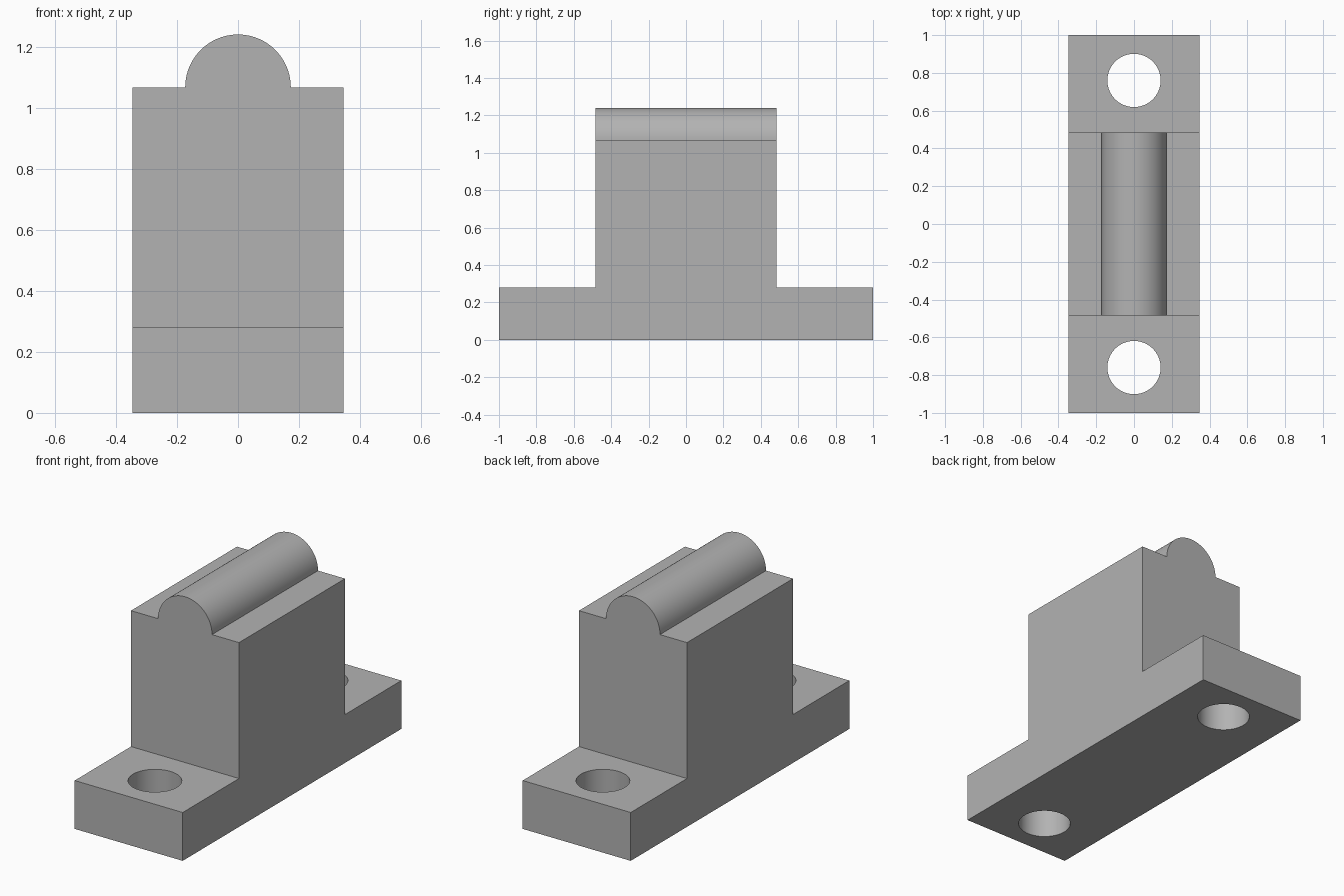
import bpy, bmesh, math
from mathutils import Matrix

cube = bpy.data.objects.get("Cube")
if cube:
    bpy.data.objects.remove(cube, do_unlink=True)

HALF_W, HALF_L, BLOCK_L = 0.346, 1.0, 0.485
BASE_Z, BLOCK_Z, RIDGE_R = 0.28, 1.067, 0.173
HOLE_Y, HOLE_R = 0.76, 0.141

gray = bpy.data.materials.new("plain gray")
gray.use_nodes = True
color = (0.45, 0.45, 0.45, 1)
gray.diffuse_color = color
gray.node_tree.nodes["Principled BSDF"].inputs["Base Color"].default_value = color


def make_object(name, bm):
    bmesh.ops.recalc_face_normals(bm, faces=bm.faces)
    mesh = bpy.data.meshes.new(name)
    bm.to_mesh(mesh)
    bm.free()
    mesh.materials.append(gray)
    obj = bpy.data.objects.new(name, mesh)
    bpy.context.collection.objects.link(obj)
    return obj


def prism(name, points, direction):
    """Extrude a closed outline into a solid."""
    bm = bmesh.new()
    face = bm.faces.new([bm.verts.new(p) for p in points])
    new = bmesh.ops.extrude_face_region(bm, geom=[face])["geom"]
    verts = [v for v in new if isinstance(v, bmesh.types.BMVert)]
    bmesh.ops.translate(bm, vec=direction, verts=verts)
    return make_object(name, bm)


# Bracket body: stepped side outline extruded across the width
half = [(HALF_L, 0), (HALF_L, BASE_Z), (BLOCK_L, BASE_Z), (BLOCK_L, BLOCK_Z)]
outline = half + [(-y, z) for y, z in reversed(half)]
body = prism("bracket_body", [(-HALF_W, y, z) for y, z in outline], (2 * HALF_W, 0, 0))

# Bolt holes through both feet
for side, label in ((-1, "front"), (1, "back")):
    bm = bmesh.new()
    bmesh.ops.create_cone(bm, cap_ends=True, segments=64, radius1=HOLE_R, radius2=HOLE_R,
                          depth=1, matrix=Matrix.Translation((0, side * HOLE_Y, 0.1)))
    cutter = make_object(label + "_hole_cutter", bm)
    cutter.hide_render = True
    cutter.hide_set(True)
    cutter.display_type = 'WIRE'
    cut = body.modifiers.new(label + "_hole", 'BOOLEAN')
    cut.operation = 'DIFFERENCE'
    cut.solver = 'EXACT'
    cut.object = cutter

# Rounded ridge along the top of the block
steps = 48
arc = [(RIDGE_R * math.cos(math.pi * i / steps), -BLOCK_L,
        BLOCK_Z + RIDGE_R * math.sin(math.pi * i / steps)) for i in range(steps + 1)]
ridge = prism("top_ridge", arc, (0, 2 * BLOCK_L, 0))

# Apply the cuts, then shade round surfaces smooth and keep edges sharp
for obj in (body, ridge):
    bpy.ops.object.select_all(action='DESELECT')
    obj.select_set(True)
    bpy.context.view_layer.objects.active = obj
    for name in [m.name for m in obj.modifiers]:
        bpy.ops.object.modifier_apply(modifier=name)
    bpy.ops.object.shade_smooth_by_angle(angle=math.radians(30))

for obj in [o for o in bpy.data.objects if o.name.endswith("_hole_cutter")]:
    bpy.data.objects.remove(obj, do_unlink=True)
